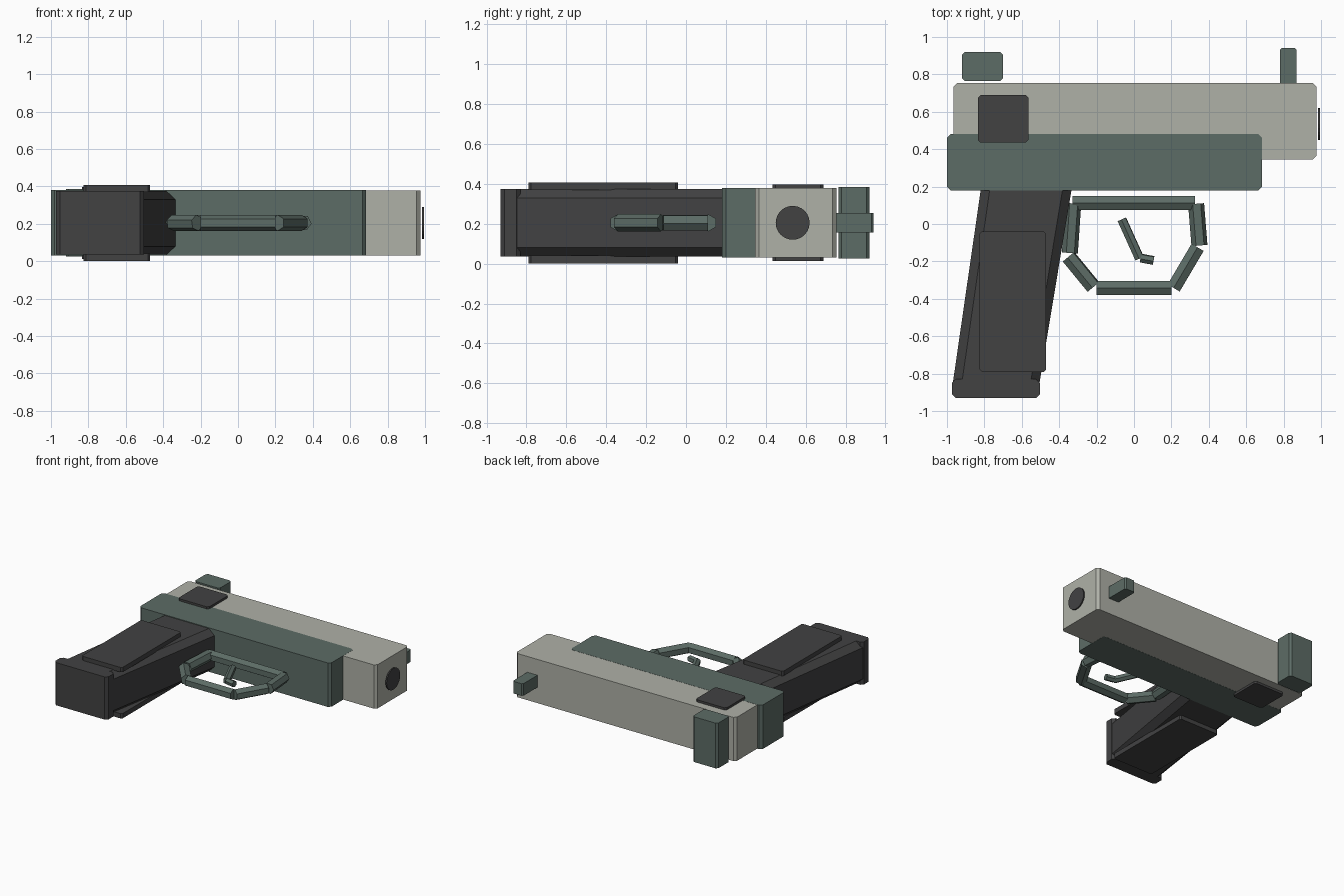
import bpy, bmesh, math
from mathutils import Vector

if "Cube" in bpy.data.objects:
    bpy.data.objects.remove(bpy.data.objects["Cube"])

MID = 0.205  # height of the symmetry plane


def material(name, rgb):
    m = bpy.data.materials.new(name)
    m.diffuse_color = (*rgb, 1)
    m.use_nodes = True
    m.node_tree.nodes["Principled BSDF"].inputs["Base Color"].default_value = m.diffuse_color
    return m


PALE = material("pale stone grey", (0.43, 0.44, 0.39))
GREEN = material("grey green", (0.108, 0.15, 0.133))
DARK = material("charcoal", (0.054, 0.054, 0.055))


def finish(name, bm, mat):
    bmesh.ops.recalc_face_normals(bm, faces=bm.faces)
    me = bpy.data.meshes.new(name)
    bm.to_mesh(me)
    bm.free()
    me.materials.append(mat)
    ob = bpy.data.objects.new(name, me)
    bpy.context.collection.objects.link(ob)
    return ob


def loft(name, rings, mat):
    """Skin equal-length closed rings and cap both ends."""
    bm = bmesh.new()
    loops = [[bm.verts.new(p) for p in r] for r in rings]
    for a, b in zip(loops, loops[1:]):
        for i in range(len(a)):
            j = (i + 1) % len(a)
            bm.faces.new((a[i], a[j], b[j], b[i]))
    bm.faces.new(loops[0])
    bm.faces.new(loops[-1])
    return finish(name, bm, mat)


def chamfered(a0, a1, b0, b1, ca, cb):
    """Rectangle outline with cut corners."""
    return [(a0 + ca, b0), (a1 - ca, b0), (a1, b0 + cb), (a1, b1 - cb),
            (a1 - ca, b1), (a0 + ca, b1), (a0, b1 - cb), (a0, b0 + cb)]


def slab(name, x, y, z, c, mat):
    outline = chamfered(*x, *y, c, c)
    return loft(name, [[(px, py, h) for px, py in outline] for h in z], mat)


def rod(name, p, q, r, sides, mat):
    p, q = Vector(p), Vector(q)
    rot = Vector((0, 0, 1)).rotation_difference(q - p)
    circle = [Vector((r * math.cos(t), r * math.sin(t), 0))
              for t in (2 * math.pi * i / sides for i in range(sides))]
    return loft(name, [[e + rot @ c for c in circle] for e in (p, q)], mat)


# Slide, frame and sights
slab("slide", (-0.965, 0.975), (0.345, 0.755), (0.031, 0.379), 0.02, PALE)
slab("frame", (-1.0, 0.685), (0.18, 0.48), (0.03, 0.38), 0.02, GREEN)
slab("rear_sight", (-0.92, -0.70), (0.765, 0.92), (0.025, 0.385), 0.015, GREEN)
slab("front_sight", (0.78, 0.87), (0.745, 0.94), (0.157, 0.253), 0.01, GREEN)

# Muzzle disc just ahead of the slide
rod("muzzle", (0.985, 0.535, MID), (0.995, 0.535, MID), 0.085, 24, DARK)

# Leaning grip with cut edges, and its base
grip = []
for y, x0, x1 in ((-0.86, -0.97, -0.507), (0.22, -0.814, -0.328)):
    grip.append([(x, y, z) for x, z in chamfered(x0, x1, 0.035, 0.375, 0.048, 0.045)])
loft("grip", grip, DARK)
slab("grip_base", (-0.973, -0.503), (-0.93, -0.83), (0.035, 0.375), 0.02, DARK)

# Plates on both flat sides
for side, s in (("upper", 1), ("lower", -1)):
    def span(inner, outer):
        return (MID + s * inner, MID + s * outer)
    slab(side + "_grip_panel", (-0.825, -0.47), (-0.79, -0.04), span(0.165, 0.203), 0.012, DARK)
    slab(side + "_slide_plate", (-0.835, -0.565), (0.435, 0.69), span(0.165, 0.192), 0.015, DARK)

# Trigger guard: separate six-sided bars around a loop
guard = [((-0.33, 0.112), (0.325, 0.112)), ((0.332, 0.108), (0.35, -0.115)),
         ((0.34, -0.125), (0.212, -0.342)), ((0.20, -0.342), (-0.20, -0.342)),
         ((-0.217, -0.337), (-0.35, -0.175)), ((-0.343, -0.155), (-0.325, 0.11))]
for i, (p, q) in enumerate(guard):
    rod(f"trigger_guard_bar_{i + 1}", (*p, MID), (*q, MID), 0.043, 6, GREEN)

# Trigger
rod("trigger", (-0.065, 0.025, MID), (0.03, -0.185, MID), 0.027, 6, GREEN)
rod("trigger_tip", (0.035, -0.182, MID), (0.105, -0.195, MID), 0.025, 6, GREEN)
